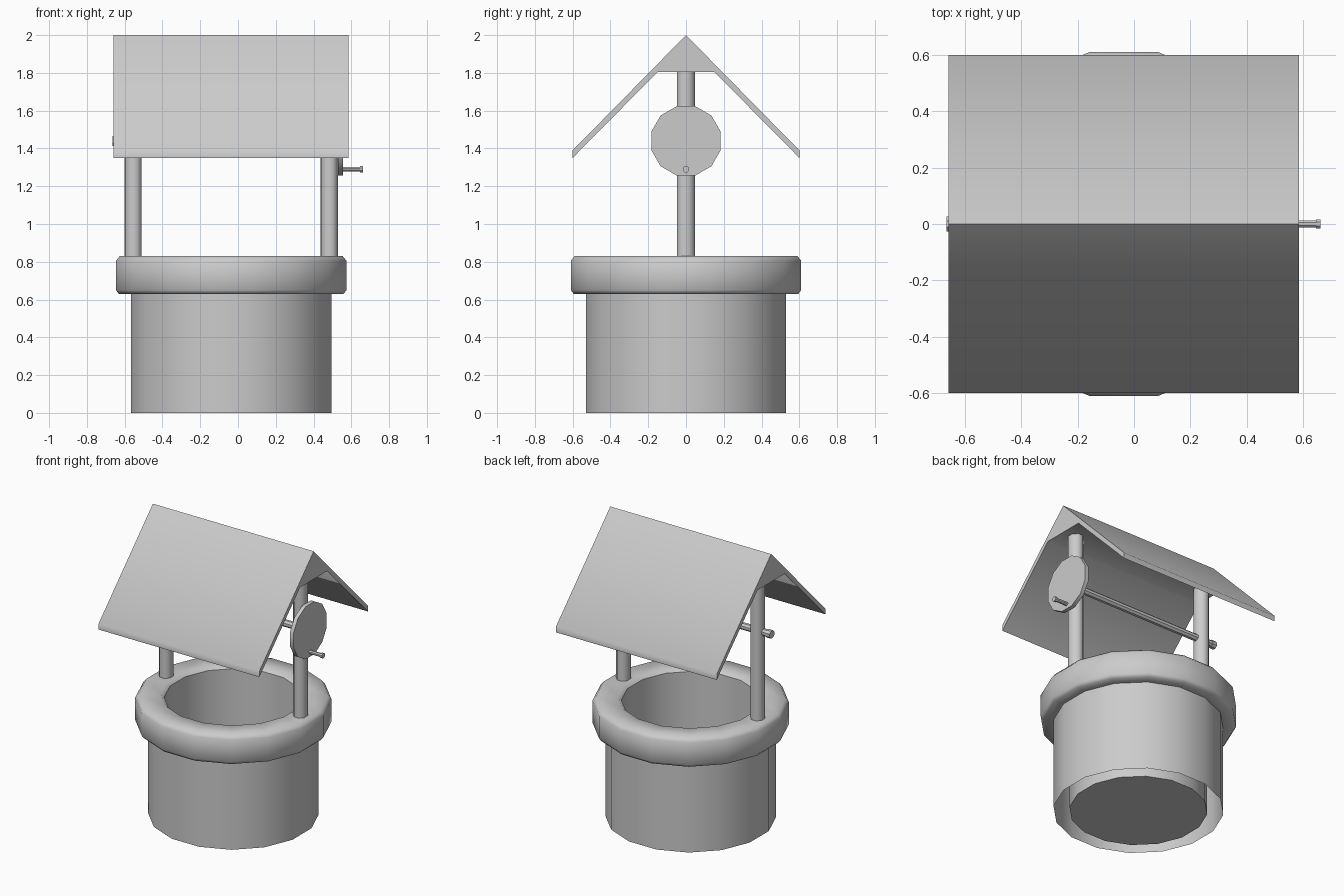
import bpy, bmesh, math
from mathutils import Matrix

if "Cube" in bpy.data.objects:
    bpy.data.objects.remove(bpy.data.objects["Cube"])

CX = -0.036   # the well axis sits slightly left of centre
N = 16


def finish(name, bm, angle=None):
    bmesh.ops.remove_doubles(bm, verts=bm.verts, dist=1e-5)
    me = bpy.data.meshes.new(name)
    bm.to_mesh(me)
    bm.free()
    ob = bpy.data.objects.new(name, me)
    bpy.context.collection.objects.link(ob)
    bpy.ops.object.select_all(action='DESELECT')
    ob.select_set(True)
    bpy.context.view_layer.objects.active = ob
    if angle is None:
        bpy.ops.object.shade_smooth()
    else:
        bpy.ops.object.shade_smooth_by_angle(angle=math.radians(angle))
    return ob


def lathe(name, profile, angle=None):
    """Revolve (radius, z) points with flats facing the axes."""
    bm = bmesh.new()
    k = 1 / math.cos(math.pi / N)
    rings = []
    for r, z in profile:
        rings.append([bm.verts.new((CX + r * k * math.cos((i + .5) * math.tau / N),
                                    r * k * math.sin((i + .5) * math.tau / N), z))
                      for i in range(N)])
    for a, b in zip(rings, rings[1:]):
        for i in range(N):
            j = (i + 1) % N
            bm.faces.new((a[i], a[j], b[j], b[i]))
    return bm


def rod(name, x0, x1, y, z, r, sides, angle=40, r2=None):
    """Cylinder along x."""
    bm = bmesh.new()
    bmesh.ops.create_cone(bm, cap_ends=True, segments=sides, radius1=r,
                          radius2=r2 or r, depth=x1 - x0)
    m = (Matrix.Translation(((x0 + x1) / 2, y, z)) @ Matrix.Rotation(math.pi / 2, 4, 'Y')
         @ Matrix.Rotation(math.pi / sides, 4, 'Z'))
    bmesh.ops.transform(bm, matrix=m, verts=bm.verts)
    return finish(name, bm, angle)


# Outer wall, open underneath
finish("outer_wall", lathe("", [(.53, 0), (.53, .64)]), 40)

# Thick stone rim with small bevels
finish("rim", lathe("", [(.53, .63), (.595, .63), (.61, .65), (.61, .805),
                         (.59, .83), (.45, .83), (.43, .81)]))

# Inner shaft with closed floor
bm = lathe("", [(.43, .81), (.43, 0)])
low = [v for v in bm.verts if v.co.z < .01]
low.sort(key=lambda v: math.atan2(v.co.y, v.co.x - CX))
bm.faces.new(low[::-1])
finish("inner_shaft", bm, 40)

# Water surface
bm = lathe("", [(.43, .36)])
bm.verts.ensure_lookup_table()
bm.faces.new(bm.verts[:])
finish("water", bm, 40)

# Two posts
for side, name in ((-1, "left_post"), (1, "right_post")):
    bm = bmesh.new()
    bmesh.ops.create_cone(bm, cap_ends=True, segments=8, radius1=.05, radius2=.05,
                          depth=1.04,
                          matrix=Matrix.Translation((CX + side * .519, 0, 1.31))
                          @ Matrix.Rotation(math.pi / 8, 4, 'Z') @ Matrix.Diagonal((.95, 1.06, 1, 1)))
    finish(name, bm, 50)

# Roof: thin gable with a solid ridge, extruded along x
half = [(.6, 1.39), (.6, 1.35), (.15, 1.805)]
outline = [(0, 2)] + half + [(-y, z) for y, z in reversed(half)]
bm = bmesh.new()
ends = [[bm.verts.new((x, y, z)) for y, z in outline] for x in (-.658, .585)]
bm.faces.new(ends[0])
bm.faces.new(ends[1][::-1])
for i in range(len(outline)):
    j = (i + 1) % len(outline)
    bm.faces.new((ends[0][j], ends[0][i], ends[1][i], ends[1][j]))
bmesh.ops.recalc_face_normals(bm, faces=bm.faces)
finish("roof", bm, 60)

# Axle with end knob, crank wheel and handle
rod("axle", -.64, .54, 0, 1.44, .024, 8)
rod("axle_knob", -.665, -.63, 0, 1.44, .028, 8)
rod("crank_wheel", .53, .557, 0, 1.44, .19, 12)
rod("crank_handle", .55, .65, 0, 1.29, .013, 8)
rod("handle_knob", .645, .661, 0, 1.29, .018, 8)
